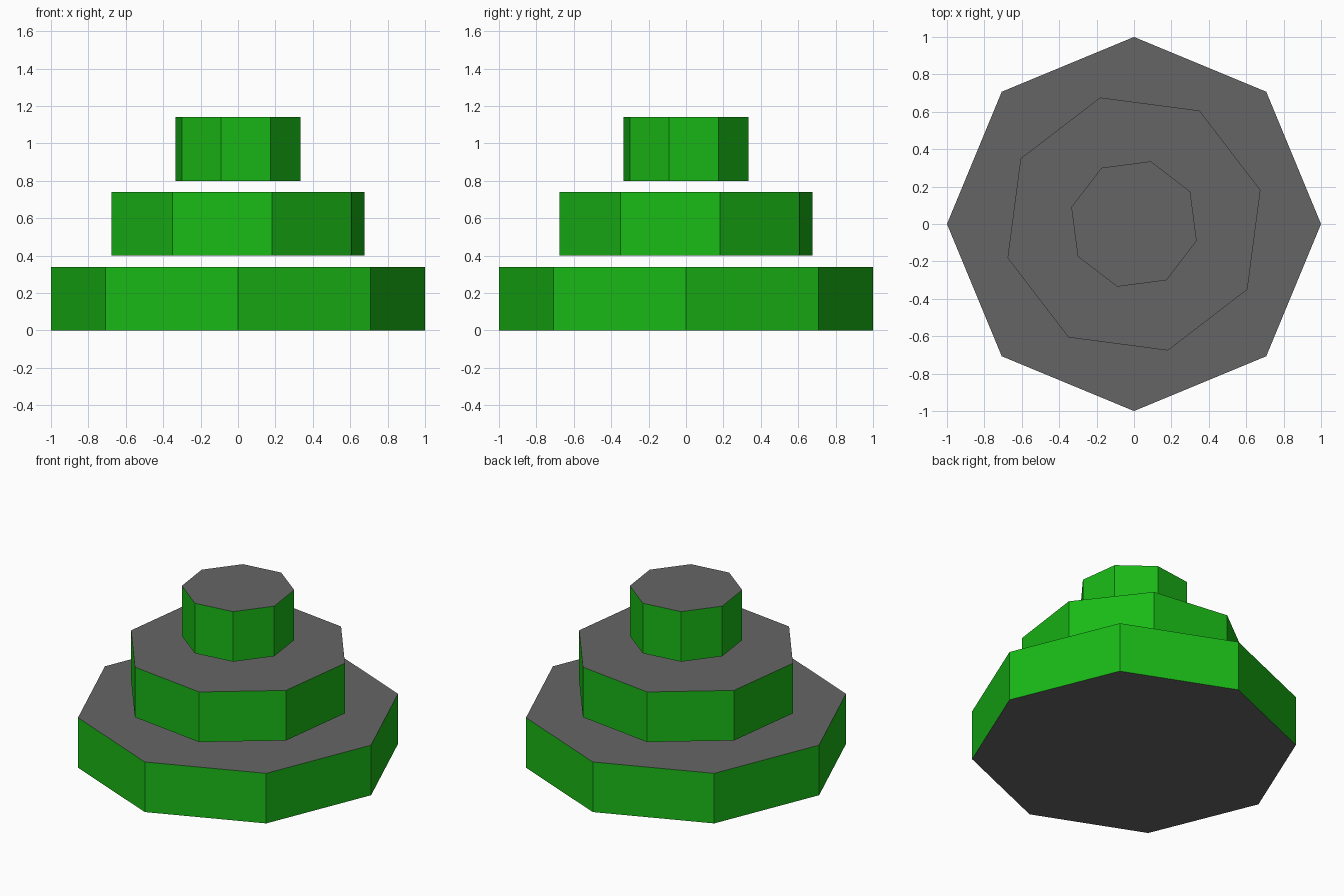
import bpy
from math import radians

if "Cube" in bpy.data.objects:
    bpy.data.objects.remove(bpy.data.objects["Cube"])

SIDES = 8
HEIGHT = 0.34
STEP = 0.4      # tier height plus the gap above it
TWIST = 15      # degrees of turn added per tier


def make_material(name, colour):
    mat = bpy.data.materials.new(name)
    mat.diffuse_color = (*colour, 1)
    mat.use_nodes = True
    mat.node_tree.nodes["Principled BSDF"].inputs["Base Color"].default_value = mat.diffuse_color
    return mat


green = make_material("green_sides", (0.01, 0.48, 0.008))
grey = make_material("grey_caps", (0.13, 0.13, 0.13))


def add_tier(name, radius, level):
    """Octagonal slab with green walls and grey caps."""
    bpy.ops.mesh.primitive_cylinder_add(
        vertices=SIDES, radius=radius, depth=HEIGHT, end_fill_type='NGON',
        location=(0, 0, level * STEP + HEIGHT / 2),
        rotation=(0, 0, radians(TWIST * level)))
    tier = bpy.context.object
    tier.name = name
    tier.data.materials.append(green)
    tier.data.materials.append(grey)
    for face in tier.data.polygons:
        face.material_index = 1 if abs(face.normal.z) > 0.5 else 0


# Three floating tiers, each smaller and twisted further
tiers = [("bottom_tier", 1.0), ("middle_tier", 0.7), ("top_tier", 0.347)]
for level, (name, radius) in enumerate(tiers):
    add_tier(name, radius, level)
